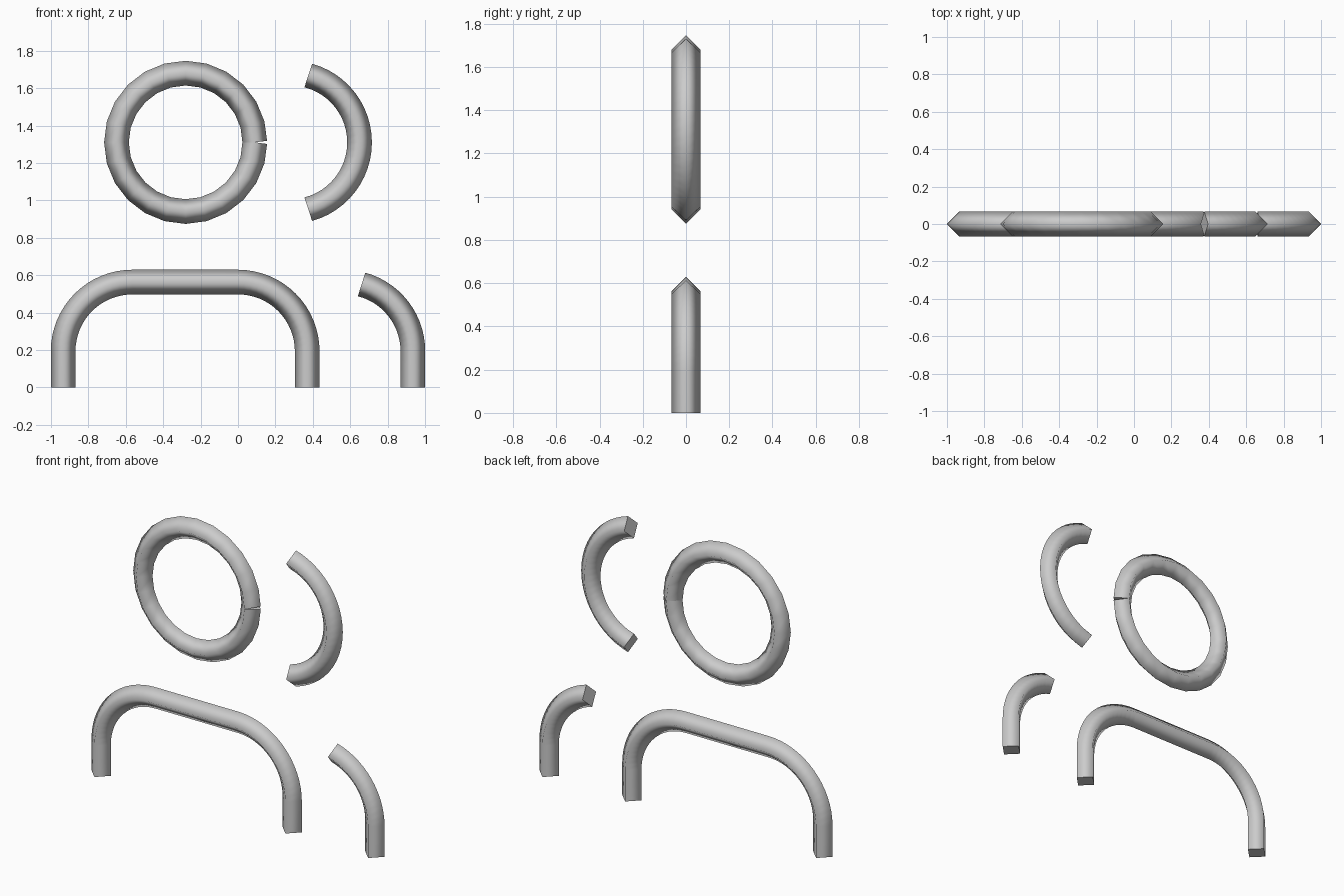
import bpy, bmesh
from math import sin, cos, radians
from mathutils import Vector

if "Cube" in bpy.data.objects:
    bpy.data.objects.remove(bpy.data.objects["Cube"])

R = 0.37      # bend radius of every tube
T = 0.066     # half thickness of the diamond cross-section

grey = bpy.data.materials.new("light grey")
grey.diffuse_color = (0.6, 0.6, 0.6, 1)
grey.use_nodes = True
grey.node_tree.nodes["Principled BSDF"].inputs["Base Color"].default_value = grey.diffuse_color


def arc(cx, cz, a0, a1, steps):
    """Points of an arc in the XZ plane, angles in degrees."""
    angles = [radians(a0 + (a1 - a0) * i / steps) for i in range(steps + 1)]
    return [Vector((cx + R * cos(a), 0, cz + R * sin(a))) for a in angles]


def tube(name, path):
    """Sweep a four-sided diamond along an open path, with flat end caps."""
    bm = bmesh.new()
    rings = []
    last = len(path) - 1
    for i, p in enumerate(path):
        before = (p - path[i - 1]).normalized() if i > 0 else Vector()
        after = (path[i + 1] - p).normalized() if i < last else Vector()
        t = (before + after).normalized()
        side = Vector((t.z, 0, -t.x)) * T
        depth = Vector((0, T, 0))
        rings.append([bm.verts.new(p + o) for o in (side, depth, -side, -depth)])
    for a, b in zip(rings, rings[1:]):
        for k in range(4):
            n = (k + 1) % 4
            bm.faces.new((a[k], a[n], b[n], b[k])).smooth = True
    # Flat caps with crisp rims
    for ring in (rings[0], rings[-1]):
        cap = bm.faces.new(ring)
        for e in cap.edges:
            e.smooth = False
    bmesh.ops.recalc_face_normals(bm, faces=bm.faces)
    mesh = bpy.data.meshes.new(name)
    bm.to_mesh(mesh)
    bm.free()
    mesh.materials.append(grey)
    obj = bpy.data.objects.new(name, mesh)
    bpy.context.collection.objects.link(obj)


BEND_Z = 0.193

# Upper row: nearly closed ring and open arc
tube("ring", arc(-0.28, 1.31, 0, 360, 24))
tube("open_arc", arc(0.28, 1.31, -75, 75, 24))

# Lower row: wide arch with two legs, and a single hooked leg
tube("arch", [Vector((-0.935, 0, 0))]
     + arc(-0.565, BEND_Z, 180, 90, 16)
     + arc(0, BEND_Z, 90, 0, 16)
     + [Vector((0.37, 0, 0))])
tube("hook", [Vector((0.935, 0, 0))] + arc(0.565, BEND_Z, 0, 75, 14))
